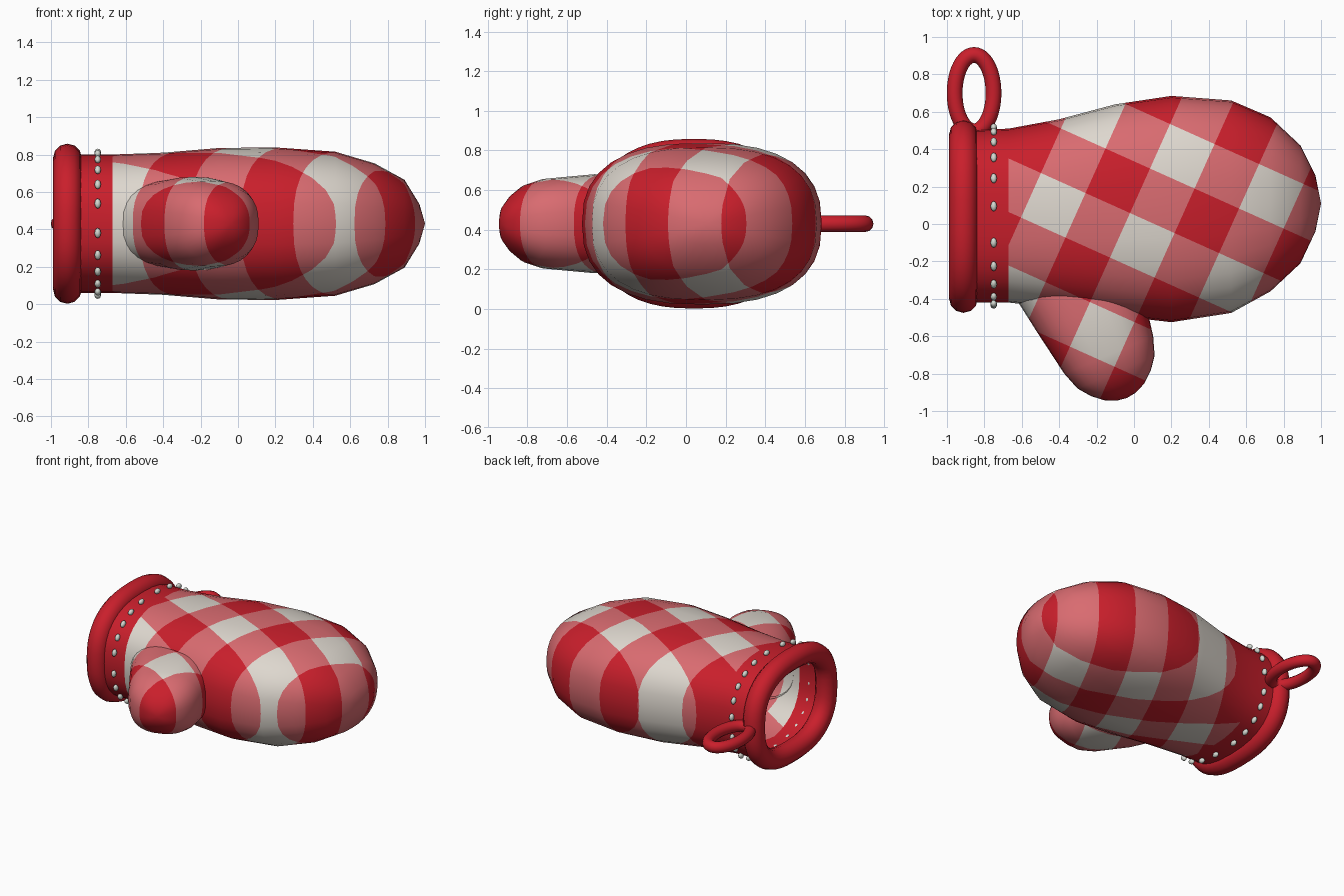
import bpy, bmesh, math
from mathutils import Vector, Matrix

if "Cube" in bpy.data.objects:
    bpy.data.objects.remove(bpy.data.objects["Cube"])

CZ = 0.43                      # height of the mitt's middle plane
CELL = 0.261                   # gingham cell size
ANG = math.radians(-24.2)      # gingham rotation in the xy plane
ORIGIN = Vector((-0.432, 0.100, 0))
U = Vector((math.cos(ANG), math.sin(ANG), 0))
V = Vector((-U.y, U.x, 0))
X, Y, Z = Vector((1, 0, 0)), Vector((0, 1, 0)), Vector((0, 0, 1))


def material(name, rgb):
    m = bpy.data.materials.new(name)
    lin = [c / 12.92 if c < 0.04 else ((c + 0.055) / 1.055) ** 2.4 for c in rgb]
    m.diffuse_color = (*lin, 1)
    m.use_nodes = True
    m.node_tree.nodes["Principled BSDF"].inputs["Base Color"].default_value = m.diffuse_color
    return m


RED = material("red", (0.79, 0.12, 0.17))
PINK = material("pink", (0.85, 0.42, 0.44))
WHITE = material("cream_white", (0.87, 0.845, 0.81))
PEARL = material("pearl_grey", (0.83, 0.85, 0.82))


def oval(a, ru, rv, power):
    """Point on a slightly squared ellipse (power 1 is a plain ellipse)."""
    c, s = math.cos(a), math.sin(a)
    c = 0 if abs(c) < 1e-9 else c
    s = 0 if abs(s) < 1e-9 else s
    return (ru * math.copysign(abs(c) ** power, c), rv * math.copysign(abs(s) ** power, s))


def make_object(name, bm, mats, normals=None):
    me = bpy.data.meshes.new(name)
    bm.to_mesh(me)
    bm.free()
    for m in mats:
        me.materials.append(m)
    for p in me.polygons:
        p.use_smooth = True
    if normals:
        me.normals_split_custom_set_from_vertices(normals)
    ob = bpy.data.objects.new(name, me)
    bpy.context.collection.objects.link(ob)
    return ob


def gingham_shell(name, rings, side, tip, segs=32, power=0.8):
    """Loft oval rings (centre, half width, half height) to a tip, then cut in the checks."""
    bm = bmesh.new()
    loops = []
    for c, hw, hz in rings:
        pts = [oval(2 * math.pi * i / segs, hw, hz, power) for i in range(segs)]
        loops.append([bm.verts.new(c + side * w + Z * h) for w, h in pts])
    for a, b in zip(loops, loops[1:]):
        for i in range(segs):
            j = (i + 1) % segs
            bm.faces.new((a[i], a[j], b[j], b[i]))
    end = bm.verts.new(tip)
    for i in range(segs):
        bm.faces.new((loops[-1][i], loops[-1][(i + 1) % segs], end))
    bmesh.ops.recalc_face_normals(bm, faces=bm.faces[:])
    bm.normal_update()
    # remember the smooth normals so the cuts do not disturb the shading
    layer = bm.verts.layers.float_vector.new("smooth_normal")
    for v in bm.verts:
        v[layer] = v.normal
    for axis in (U, V):
        for k in range(-7, 8):
            bmesh.ops.bisect_plane(bm, geom=bm.verts[:] + bm.edges[:] + bm.faces[:], dist=1e-5,
                                   plane_co=ORIGIN + axis * CELL * (k + 0.5), plane_no=axis)
    # both cell numbers even: white, both odd: red, otherwise pink; the cuff band is red
    for f in bm.faces:
        mid = f.calc_center_median()
        d = mid - ORIGIN
        odd = round(d.dot(U) / CELL) % 2 + round(d.dot(V) / CELL) % 2
        f.material_index = 0 if mid.x < -0.67 else (2, 1, 0)[odd]
    normals = [v[layer].normalized() for v in bm.verts]
    bm.verts.layers.float_vector.remove(layer)
    return make_object(name, bm, (RED, PINK, WHITE), normals)


def oval_ring(name, centre, ax, ay, rx, ry, tube, power=1.0, segs=48, tsegs=12):
    """Round tube swept along an oval in the plane of ax, ay."""
    bm = bmesh.new()
    up = ax.cross(ay)
    path = []
    for i in range(segs):
        u, v = oval(2 * math.pi * i / segs, rx, ry, power)
        path.append(centre + ax * u + ay * v)
    loops = []
    for i, p in enumerate(path):
        n = (path[(i + 1) % segs] - path[i - 1]).cross(up).normalized()
        loops.append([bm.verts.new(p + tube * (n * math.cos(t) + up * math.sin(t)))
                      for t in (2 * math.pi * j / tsegs for j in range(tsegs))])
    for i in range(segs):
        a, b = loops[i], loops[(i + 1) % segs]
        for j in range(tsegs):
            k = (j + 1) % tsegs
            bm.faces.new((a[j], b[j], b[k], a[k]))
    bmesh.ops.recalc_face_normals(bm, faces=bm.faces[:])
    return make_object(name, bm, (RED,))


# mitt body: x, centre y, half width, half height
body = [(-0.92, 0.04, 0.46, 0.37), (-0.67, 0.045, 0.465, 0.37), (-0.4, 0.055, 0.505, 0.38),
        (-0.1, 0.075, 0.565, 0.405), (0.2, 0.08, 0.605, 0.408), (0.52, 0.0925, 0.568, 0.385),
        (0.73, 0.105, 0.465, 0.323), (0.89, 0.105, 0.315, 0.235), (0.97, 0.11, 0.15, 0.105)]
gingham_shell("mitt_body", [(Vector((x, y, CZ)), hw, hz) for x, y, hw, hz in body],
              Y, Vector((1.0, 0.11, CZ)))

# thumb: distance along its axis, half width, half height
axis = Vector((0.39, -0.92, 0)).normalized()
side = Vector((0.92, 0.39, 0)).normalized()
base = Vector((-0.135, -0.70, CZ))
thumb = [(-0.46, 0.338, 0.235), (-0.26, 0.305, 0.25), (0, 0.258, 0.228), (0.1, 0.224, 0.198),
         (0.165, 0.174, 0.153), (0.215, 0.115, 0.102), (0.242, 0.055, 0.05)]
gingham_shell("thumb", [(base + axis * d, hw, hz) for d, hw, hz in thumb],
              side, base + axis * 0.25)

# rolled cuff and hanging loop
oval_ring("cuff_roll", Vector((-0.912, 0.04, CZ)), Y, Z, 0.438, 0.351, 0.077, power=0.8)
oval_ring("hanging_loop", Vector((-0.855, 0.70, CZ)), X, Y, 0.104, 0.204, 0.042)

# stitch beads around the cuff band
bm = bmesh.new()
for i in range(22):
    a = math.radians(4.5 + i * 360 / 22)
    y, z = oval(a, 0.477, 0.383, 0.8)
    y2, z2 = oval(a + 0.02, 0.477, 0.383, 0.8)
    mat = (Matrix.Translation((-0.75, 0.042 + y, CZ + z))
           @ Matrix.Rotation(math.atan2(z2 - z, y2 - y), 4, 'X')
           @ Matrix.Diagonal((0.017, 0.027, 0.019, 1)))
    bmesh.ops.create_uvsphere(bm, u_segments=12, v_segments=8, radius=1, matrix=mat)
make_object("stitch_beads", bm, (PEARL,))
